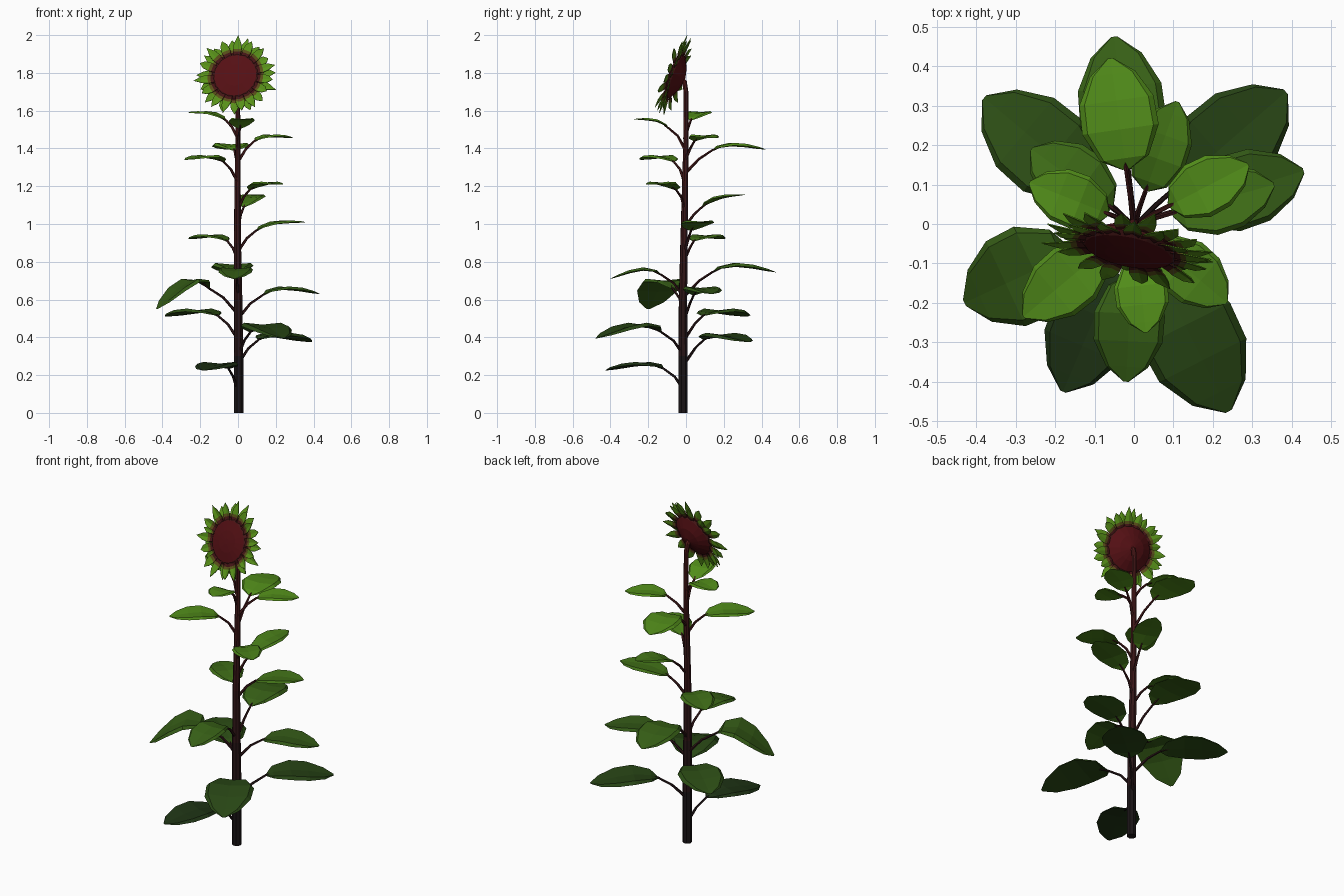
import bpy, bmesh, math, random
from mathutils import Vector

if "Cube" in bpy.data.objects:
    bpy.data.objects.remove(bpy.data.objects["Cube"])

random.seed(4)


def material(name, col):
    m = bpy.data.materials.new(name)
    m.diffuse_color = (*col, 1)
    m.use_nodes = True
    m.node_tree.nodes["Principled BSDF"].inputs["Base Color"].default_value = m.diffuse_color
    return m


def mix(a, b, t):
    return tuple(x + (y - x) * t for x, y in zip(a, b))


def finish(name, bm, mats, fix=True):
    if fix:
        bmesh.ops.recalc_face_normals(bm, faces=bm.faces)
    me = bpy.data.meshes.new(name)
    bm.to_mesh(me)
    bm.free()
    for m in mats:
        me.materials.append(m)
    ob = bpy.data.objects.new(name, me)
    bpy.context.collection.objects.link(ob)
    return ob


def loft(name, rings, mats):
    """Closed skin through rings; one material per band when several are given."""
    bm = bmesh.new()
    vs = [[bm.verts.new(p) for p in r] for r in rings]
    n = len(rings[0])
    for i in range(len(vs) - 1):
        for j in range(n):
            k = (j + 1) % n
            f = bm.faces.new((vs[i][j], vs[i][k], vs[i + 1][k], vs[i + 1][j]))
            f.material_index = min(i, len(mats) - 1)
    bm.faces.new(vs[0])
    bm.faces.new(vs[-1]).material_index = len(mats) - 1
    return finish(name, bm, mats)


def tube(name, pts, radii, sides, mats):
    pts = [Vector(p) for p in pts]
    rings = []
    for i, p in enumerate(pts):
        d = (pts[min(i + 1, len(pts) - 1)] - pts[max(i - 1, 0)]).normalized()
        a = d.cross(Vector((0.3, 1, 0.05))).normalized()
        b = d.cross(a)
        rings.append([p + radii[i] * (a * math.cos(t) + b * math.sin(t))
                      for t in (math.tau * j / sides for j in range(sides))])
    return loft(name, rings, mats)


STEM_LOW, STEM_TOP = (0.010, 0.007, 0.008), (0.085, 0.010, 0.010)
LEAF_LOW, LEAF_TOP = (0.010, 0.024, 0.007), (0.085, 0.27, 0.010)

# Stem
path = [(0.003, -0.016, 0), (0.003, -0.016, 0.3), (0.001, -0.016, 0.6), (-0.003, -0.011, 0.9),
        (-0.002, -0.005, 1.2), (0, 0, 1.45), (-0.002, 0, 1.7), (-0.005, -0.008, 1.75), (-0.008, -0.035, 1.78)]
tube("stem", path, [0.026, 0.026, 0.023, 0.02, 0.017, 0.014, 0.013, 0.014, 0.016], 8,
     [material(f"stem_{i}", mix(STEM_LOW, STEM_TOP, i / 7)) for i in range(8)])

# Leaf outline: (position along the leaf, width factor)
OUTLINE = [(0, 0.10), (0.10, 0.62), (0.36, 0.98), (0.62, 0.95), (0.86, 0.58), (1, 0.07)]


def leaf(i, tip, r0, zb, half, bow):
    tip = Vector(tip)
    flat = Vector((tip.x, tip.y, 0))
    out = flat.normalized()
    side = Vector((-out.y, out.x, 0))
    base = out * r0 + Vector((0, 0, zb))
    hgt = max(0, min(1, (zb - 0.15) / 1.3))
    rings = []
    for t, w in OUTLINE:
        c = base.lerp(tip, t)
        c.z += bow * math.sin(math.pi * t ** 0.7)
        w *= half
        section = [(-1, -0.06), (-0.86, 0.08), (0, 0), (0.86, 0.08), (1, -0.06), (0.8, -0.07), (0, -0.11), (-0.8, -0.07)]
        rings.append([c + side * (u * w) + Vector((0, 0, v * w)) for u, v in section])
    loft(f"leaf_{i:02d}", rings, [material(f"leaf_{i}", mix(LEAF_LOW, LEAF_TOP, hgt ** 1.2))])
    # Stalk from the stem to the leaf base
    drop = 0.4 * r0 + 0.07
    stalk = [Vector((0, -0.008, zb - drop)), out * (r0 * 0.5) + Vector((0, 0, zb - drop * 0.36)),
             base, base.lerp(tip, 0.14) + Vector((0, 0, bow * 0.6 - 0.004))]
    tube(f"leaf_stalk_{i:02d}", stalk, [0.009, 0.007, 0.006, 0.003], 5,
         [material(f"stalk_{i}", mix(STEM_LOW, STEM_TOP, hgt * 0.6))])


# tip, stalk reach, base height, half width, arch
LEAVES = [
    ((-0.18, -0.425, 0.225), 0.13, 0.235, 0.11, 0.03),
    ((0.385, 0.335, 0.375), 0.15, 0.39, 0.12, 0.03),
    ((0.24, -0.475, 0.395), 0.15, 0.43, 0.13, 0.05),
    ((-0.38, 0.32, 0.51), 0.14, 0.515, 0.12, 0.03),
    ((-0.43, -0.20, 0.55), 0.17, 0.66, 0.125, 0.08),
    ((0.43, 0.135, 0.63), 0.14, 0.625, 0.10, 0.035),
    ((-0.05, 0.475, 0.745), 0.14, 0.745, 0.112, 0.04),
    ((-0.02, -0.40, 0.71), 0.13, 0.73, 0.092, 0.04),
    ((-0.26, 0.19, 0.92), 0.07, 0.91, 0.09, 0.025),
    ((0.355, 0.10, 1.01), 0.10, 0.965, 0.086, 0.025),
    ((0.11, 0.31, 1.155), 0.09, 1.09, 0.075, 0.025),
    ((0.235, -0.20, 1.21), 0.08, 1.18, 0.078, 0.025),
    ((-0.28, -0.235, 1.34), 0.10, 1.33, 0.085, 0.025),
    ((-0.06, 0.42, 1.395), 0.14, 1.39, 0.10, 0.03),
    ((0.29, 0.15, 1.455), 0.10, 1.44, 0.075, 0.022),
    ((0.03, -0.275, 1.555), 0.09, 1.505, 0.07, 0.025),
    ((-0.265, 0.105, 1.59), 0.07, 1.55, 0.072, 0.022),
]
for i, args in enumerate(LEAVES, 1):
    leaf(i, *args)

# Flower head frame: faces forward, slightly up and to the left
N = Vector((-0.19, -0.92, 0.33)).normalized()
R = Vector((0, 0, 1)).cross(N).normalized()
U = N.cross(R)
C = Vector((-0.012, -0.06, 1.783))


def head(r, ang, h):
    return C + r * (R * math.sin(ang) + U * math.cos(ang)) + N * h


# Seed disc with its rounded back
profile = [(0.016, -0.055), (0.07, -0.04), (0.12, -0.012), (0.128, 0.0), (0.113, 0.012), (0.06, 0.021), (0.015, 0.024)]
DARK, RED = material("head_rim", (0.06, 0.008, 0.008)), material("head_red", (0.09, 0.005, 0.007))
loft("seed_disc", [[head(r, math.tau * j / 18, h) for j in range(18)] for r, h in profile],
     [RED, RED, DARK, DARK, RED, RED])

# Two rows of pointed petals, coloured from dark red to green
petal_mats = [DARK, material("petal_olive", (0.10, 0.08, 0.010)), material("petal_green", (0.10, 0.29, 0.010))]
COUNT = 15
for name, shift, h0, bend in (("front_petals", 0, 0.004, 0.012), ("back_petals", 0.5, -0.006, -0.016)):
    bm = bmesh.new()
    for k in range(COUNT):
        a = math.tau * (k + shift) / COUNT + (random.uniform(-0.06, 0.06) if k else 0)
        tip_r = random.uniform(0.195, 0.225) if k else 0.226
        lift = bend + random.uniform(-0.012, 0.012)
        rows = []
        for r, w, f in ((0.10, 0.016, 0), (0.135, 0.022, 0.2), (0.15, 0.024, 0.4), (0.18, 0.019, 0.7)):
            h = h0 + lift * f
            rows.append([bm.verts.new(head(r, a + s * w / r, h + (0.005 if s else 0))) for s in (-1, 0, 1)])
        for i in range(3):
            for j in range(2):
                f = bm.faces.new((rows[i][j], rows[i + 1][j], rows[i + 1][j + 1], rows[i][j + 1]))
                f.material_index = i
        tip = bm.verts.new(head(tip_r, a, h0 + lift))
        for j in range(2):
            bm.faces.new((rows[3][j], tip, rows[3][j + 1])).material_index = 2
    ob = finish(name, bm, petal_mats)
    mod = ob.modifiers.new("thickness", 'SOLIDIFY')
    mod.thickness = 0.003
